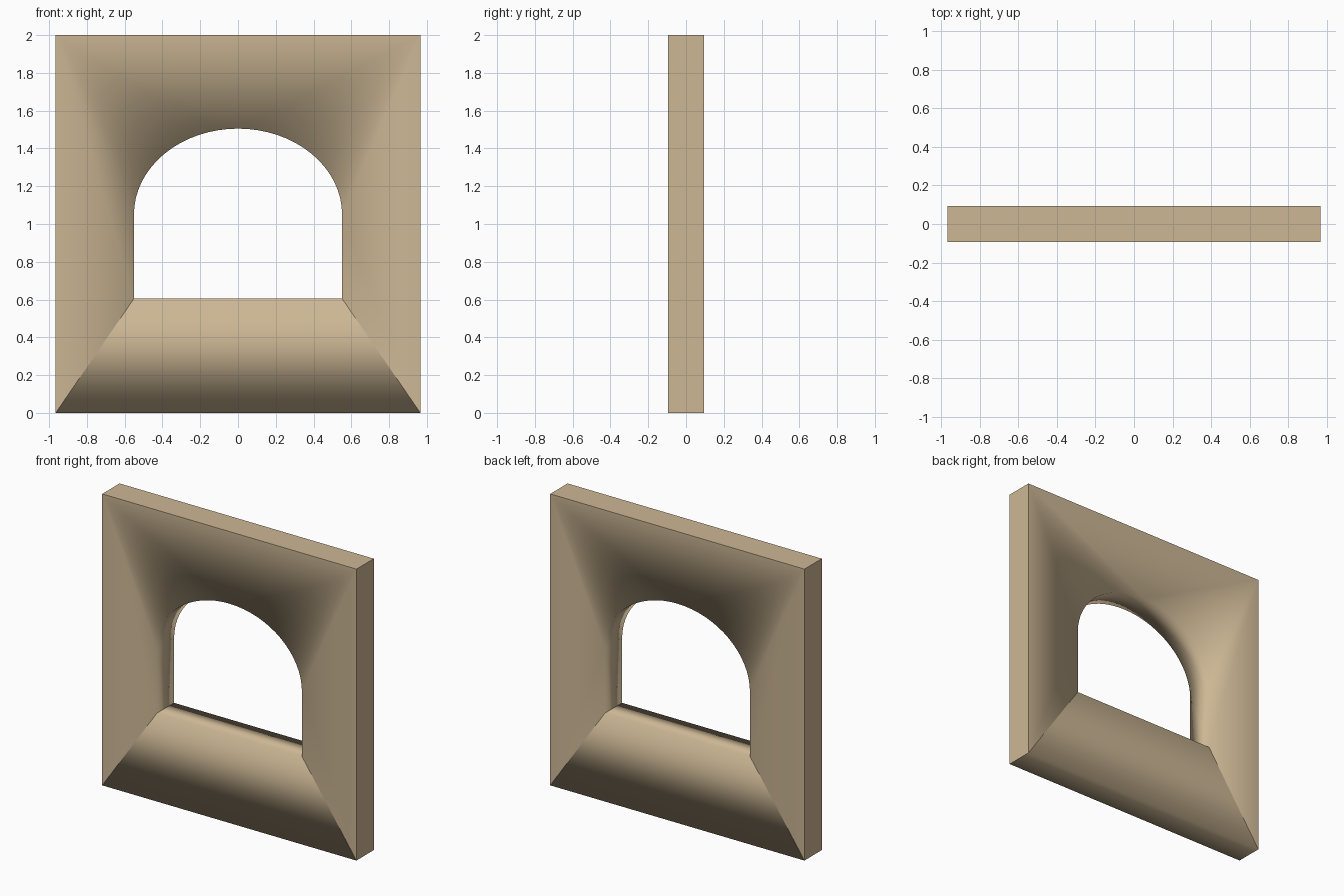
import bpy, bmesh, math

if "Cube" in bpy.data.objects:
    bpy.data.objects.remove(bpy.data.objects["Cube"])

W, D, H = 0.965, 0.094, 2.0              # half width, half depth, height
OW, SILL, SPRING, RISE = 0.551, 0.605, 1.05, 0.455
N = 32                                   # arch segments (even)

mat = bpy.data.materials.new("sandstone")
mat.diffuse_color = (0.61, 0.475, 0.30, 1)
mat.use_nodes = True
mat.node_tree.nodes["Principled BSDF"].inputs["Base Color"].default_value = mat.diffuse_color

# Outer rectangle and opening profile, both starting at the lower right
outer = [(W, 0), (W, H), (-W, H), (-W, 0)]
opening = [(OW, SILL)]
opening += [(OW * math.cos(math.pi * i / N), SPRING + RISE * math.sin(math.pi * i / N))
            for i in range(N + 1)]
opening += [(-OW, SILL)]

bm = bmesh.new()


def ring(points, y):
    return [bm.verts.new((x, y, z)) for x, z in points]


def wall_face(o, p):
    """Flat ring between the outer corners o and the opening p."""
    mid = 1 + N // 2
    bm.faces.new((o[0], o[1], p[1], p[0]))          # right side
    bm.faces.new((o[2], o[3], p[-1], p[-2]))        # left side
    bm.faces.new((o[3], o[0], p[0], p[-1]))         # below the sill
    bm.faces.new((o[1], o[2], p[mid]))              # above the arch
    for i in range(1, N + 1):                       # fans to the upper corners
        bm.faces.new((o[1] if i < mid else o[2], p[i + 1], p[i]))


def sleeve(a, b):
    for i in range(len(a)):
        j = (i + 1) % len(a)
        bm.faces.new((a[i], a[j], b[j], b[i]))


of, ob = ring(outer, -D), ring(outer, D)
pf, pb = ring(opening, -D), ring(opening, D)
wall_face(of, pf)
wall_face(ob, pb)
sleeve(of, ob)       # outer edges
sleeve(pf, pb)       # window reveal
bmesh.ops.recalc_face_normals(bm, faces=bm.faces)

# Smooth shading rolls into the reveal and underside; other corners stay crisp
for f in bm.faces:
    f.smooth = True


def sharpen(a, b):
    e = bm.edges.get((a, b))
    if e:
        e.smooth = False


for o, p in ((of, pf), (ob, pb)):
    for i in range(3):
        sharpen(o[i], o[i + 1])
    sharpen(o[0], p[0])
    sharpen(o[3], p[-1])
for i in range(4):
    sharpen(of[i], ob[i])
for i in (0, -1):
    sharpen(pf[i], pb[i])

mesh = bpy.data.meshes.new("arched_window_wall")
bm.to_mesh(mesh)
bm.free()
mesh.materials.append(mat)
wall = bpy.data.objects.new("arched_window_wall", mesh)
bpy.context.collection.objects.link(wall)
